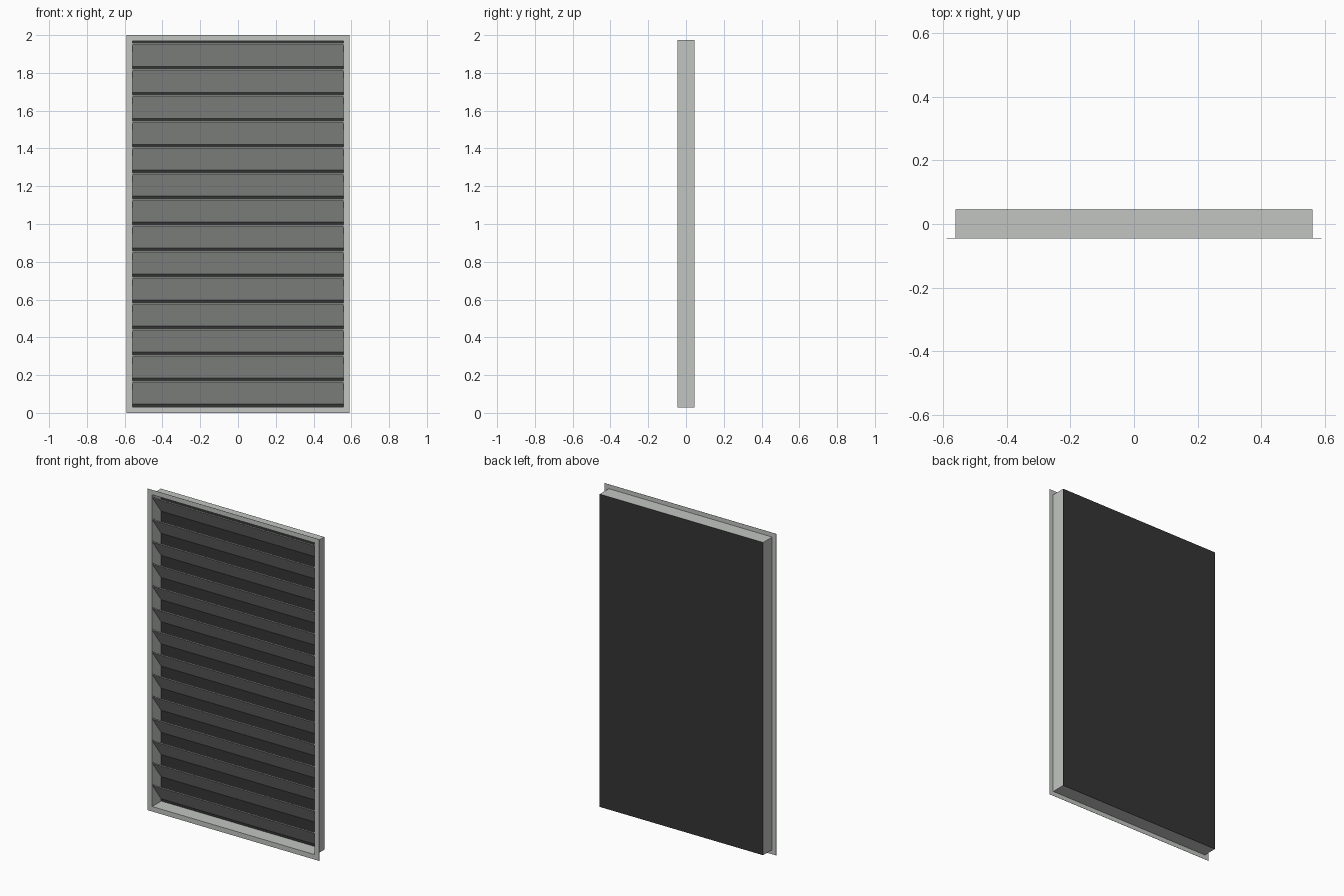
import bpy

if "Cube" in bpy.data.objects:
    bpy.data.objects.remove(bpy.data.objects["Cube"], do_unlink=True)

HALF_W, LOW, HIGH = 0.562, 0.028, 1.973      # casing outline
FRONT, BACK = -0.045, 0.045
SHEET = 0.003                                # sheet metal thickness


def make_material(name, colour):
    mat = bpy.data.materials.new(name)
    mat.use_nodes = True
    mat.diffuse_color = colour
    mat.node_tree.nodes["Principled BSDF"].inputs["Base Color"].default_value = colour
    return mat


metal = make_material("light grey metal", (0.54, 0.56, 0.54, 1))
mesh_dark = make_material("dark grey screen", (0.035, 0.036, 0.035, 1))


def make_object(name, verts, faces, mat):
    me = bpy.data.meshes.new(name)
    me.from_pydata(verts, [], faces)
    me.materials.append(mat)
    ob = bpy.data.objects.new(name, me)
    bpy.context.collection.objects.link(ob)
    return ob


def ring(name, outer, inner, y0, y1):
    """Rectangular ring; outer and inner are (half width, low, high)."""
    verts = [(x, y, z) for y in (y0, y1) for w, lo, hi in (outer, inner)
             for x, z in ((-w, lo), (w, lo), (w, hi), (-w, hi))]
    faces = []
    for i in range(4):
        j = (i + 1) % 4
        faces += [(i, j, 4 + j, 4 + i), (8 + i, 12 + i, 12 + j, 8 + j),
                  (i, 8 + i, 8 + j, j), (4 + i, 4 + j, 12 + j, 12 + i)]
    return make_object(name, verts, faces, metal)


def extrude_x(name, profile, half, mat):
    """Four-sided (y, z) profile stretched across the width."""
    verts = [(x, y, z) for x in (-half, half) for y, z in profile]
    faces = [(3, 2, 1, 0), (4, 5, 6, 7)]
    faces += [(i, (i + 1) % 4, 4 + (i + 1) % 4, 4 + i) for i in range(4)]
    return make_object(name, verts, faces, mat)


# Casing walls and the thin front flange
opening = (HALF_W - SHEET, LOW + SHEET, HIGH - SHEET)
ring("casing", (HALF_W, LOW, HIGH), opening, FRONT + 0.001, BACK - 0.001)
ring("front_flange", (0.59, 0, 2), opening, FRONT, FRONT + 0.001)

# Rear screen
extrude_x("rear_screen", [(BACK - 0.001, LOW), (BACK, LOW),
                          (BACK, HIGH), (BACK - 0.001, HIGH)], HALF_W, mesh_dark)

# Sloping slats, high at the front and low at the back
for i in range(14):
    top = 1.957 - 0.1376 * i
    extrude_x(f"slat_{i + 1}", [(-0.043, top - 0.007), (0.042, top - 0.122),
                                (0.042, top - 0.115), (-0.043, top)],
              HALF_W - SHEET, metal)

# Consistent outward normals
import bmesh
for ob in bpy.context.collection.objects:
    if ob.type == 'MESH' and ob.data.materials and ob.data.materials[0] in (metal, mesh_dark):
        bm = bmesh.new()
        bm.from_mesh(ob.data)
        bmesh.ops.recalc_face_normals(bm, faces=bm.faces)
        bm.to_mesh(ob.data)
        bm.free()
